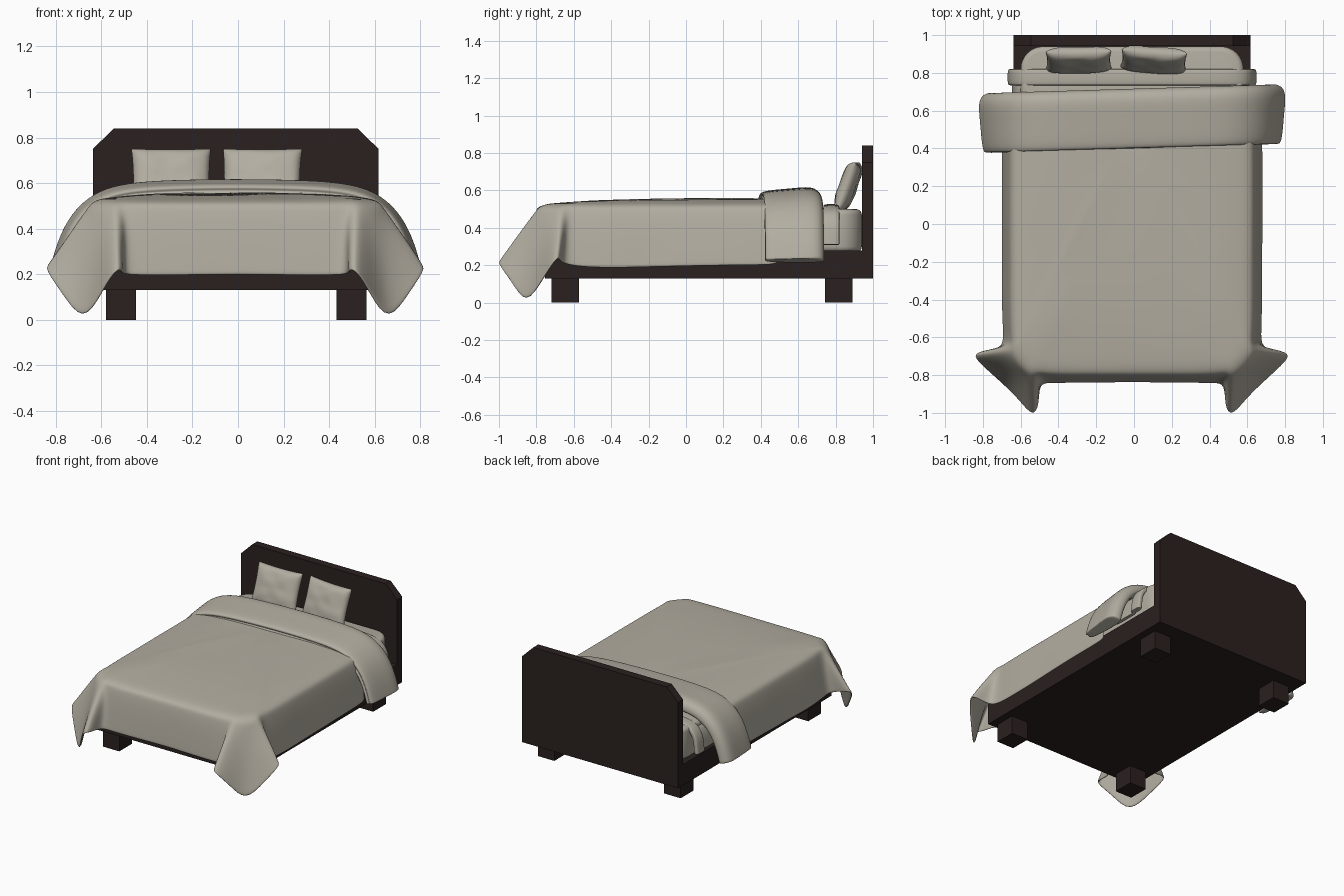
import bpy, bmesh, math
from mathutils import Matrix, Vector, noise

if "Cube" in bpy.data.objects:
    bpy.data.objects.remove(bpy.data.objects["Cube"])

CX = -0.01  # the bed sits slightly left of centre


def material(name, rgb):
    m = bpy.data.materials.new(name)
    m.diffuse_color = (*rgb, 1)
    m.use_nodes = True
    m.node_tree.nodes["Principled BSDF"].inputs["Base Color"].default_value = m.diffuse_color
    return m


WOOD = material("dark wood", (0.023, 0.015, 0.014))
CLOTH = material("warm grey linen", (0.45, 0.42, 0.355))


def finish(name, bm, mat, subsurf=0, smooth=True, thick=0):
    bmesh.ops.recalc_face_normals(bm, faces=bm.faces)
    me = bpy.data.meshes.new(name)
    bm.to_mesh(me)
    bm.free()
    me.materials.append(mat)
    ob = bpy.data.objects.new(name, me)
    bpy.context.collection.objects.link(ob)
    for p in me.polygons:
        p.use_smooth = smooth
    if thick:
        s = ob.modifiers.new("thickness", 'SOLIDIFY')
        s.thickness, s.offset = thick, 0
    if subsurf:
        s = ob.modifiers.new("smooth", 'SUBSURF')
        s.levels = s.render_levels = subsurf
    return ob


def prism(name, outline, vec, mat, bevel=0, smooth=False):
    bm = bmesh.new()
    f = bm.faces.new([bm.verts.new(p) for p in outline])
    r = bmesh.ops.extrude_face_region(bm, geom=[f])
    bmesh.ops.translate(bm, vec=vec, verts=[v for v in r["geom"] if isinstance(v, bmesh.types.BMVert)])
    if bevel:  # round only the top and bottom rims
        rim = [e for e in bm.edges if abs(e.verts[0].co.z - e.verts[1].co.z) < 1e-4]
        bmesh.ops.bevel(bm, geom=rim, offset=bevel, segments=4, affect='EDGES', profile=0.5)
    return finish(name, bm, mat, smooth=smooth)


def box(name, x0, x1, y0, y1, z0, z1):
    prism(name, [(x0, y0, z0), (x1, y0, z0), (x1, y1, z0), (x0, y1, z0)], (0, 0, z1 - z0), WOOD)


def connect(bm, rows, closed):
    for a, b in zip(rows, rows[1:]):
        n = len(a)
        for i in range(n if closed else n - 1):
            j = (i + 1) % n
            bm.faces.new((a[i], a[j], b[j], b[i]))


def draped_strip(name, half, section, yc, shear=0):
    """Sweep a (y, normal) section along a mirrored (x, z) path over the bed."""
    path = [(-x, z) for x, z in reversed(half) if x > 0] + list(half)
    bm, rows = bmesh.new(), []
    for i, (x, z) in enumerate(path):
        a, b = path[max(i - 1, 0)], path[min(i + 1, len(path) - 1)]
        t = Vector((b[0] - a[0], b[1] - a[1])).normalized()
        rows.append([bm.verts.new((CX + x - t.y * n, yc + dy + shear * x, z + t.x * n)) for dy, n in section])
    connect(bm, rows, True)
    for r in (rows[0], rows[-1]):
        f = bm.faces.new(r)
        bmesh.ops.inset_region(bm, faces=[f], thickness=0.008)
    return finish(name, bm, CLOTH, subsurf=2)


# Frame: base, legs and clipped headboard
box("bed_base", -0.637, 0.617, -0.755, 0.945, 0.13, 0.28)
for side, x0 in (("left", -0.58), ("right", 0.433)):
    for end, y0 in (("front", -0.72), ("back", 0.742)):
        box(f"{end}_{side}_leg", x0, x0 + 0.132, y0, y0 + 0.148, 0, 0.13)
board = [(-0.637, 0.13), (0.617, 0.13), (0.617, 0.75), (0.525, 0.84), (-0.545, 0.84), (-0.637, 0.75)]
prism("headboard", [(x, 0.942, z) for x, z in board], (0, 0.058, 0), WOOD)

# Mattress with rounded corners
outline = []
for k, (cx, cy) in enumerate([(0.47, 0.82), (-0.47, 0.82), (-0.47, -0.60), (0.47, -0.60)]):
    for i in range(9):
        a = math.pi / 2 * (k + i / 8)
        outline.append((CX + cx + 0.12 * math.cos(a), cy + 0.12 * math.sin(a), 0.27))
prism("mattress", outline, (0, 0, 0.23), CLOTH, bevel=0.03, smooth=True)

# Sheet and its turned-over edge
flat = [(-1, -.5), (-1, .5), (-.9, 1), (.9, 1), (1, .5), (1, -.5), (.9, -1), (-.9, -1)]
draped_strip("under_sheet", [(0, .50), (.3, .50), (.5, .497), (.58, .47), (.61, .42), (.62, .36), (.625, .31)],
             [(y * 0.10, n * 0.012) for y, n in flat], 0.65)
draped_strip("sheet_fold", [(0, .51), (.3, .508), (.5, .503), (.595, .48), (.63, .42), (.638, .36), (.642, .31)],
             [(y * 0.043, n * 0.018) for y, n in flat], 0.777)

# Folded comforter lying across the bed
roll = [(-.16, -.035), (-.162, -.012), (-.148, -.004), (-.162, .006), (-.152, .024), (-.08, .033),
        (.02, .041), (.10, .050), (.145, .03), (.16, -.01), (.15, -.045), (0, -.045)]
draped_strip("folded_comforter",
             [(0, .573), (.3, .568), (.47, .556), (.58, .528), (.66, .468), (.71, .395), (.745, .31), (.768, .225)],
             roll, 0.56, 0.03)

# Bedspread: (top edge x, y) and (hem x, y, z, flare exponent) for one half, back to front middle
half = [
    ((.62, .50), (.685, .50, .20, .5)), ((.62, .25), (.685, .25, .20, .5)),
    ((.62, 0), (.685, 0, .195, .5)), ((.62, -.2), (.68, -.2, .19, .5)),
    ((.62, -.4), (.685, -.4, .185, .5)), ((.62, -.54), (.68, -.57, .19, .55)),
    ((.62, -.60), (.68, -.665, .21, .7)), ((.62, -.64), (.78, -.675, .23, 1)),
    ((.618, -.67), (.85, -.69, .245, .95)), ((.61, -.70), (.765, -.77, .12, .85)),
    ((.59, -.735), (.67, -.855, -.02, .8)), ((.56, -.758), (.595, -.93, .11, .85)),
    ((.535, -.768), (.525, -1.02, .225, .95)), ((.51, -.773), (.498, -.97, .215, 1)),
    ((.48, -.776), (.498, -.84, .20, .7)), ((.42, -.778), (.43, -.835, .195, .5)),
    ((.25, -.78), (.25, -.835, .195, .5)), ((0, -.78), (0, -.83, .20, .5)),
]
cols = [((x, y), h, 1) for (x, y), h in half] + [((x, y), h, -1) for (x, y), h in reversed(half[:-1])]
bm, rows = bmesh.new(), []
for s in (0.02, 0.2, 0.4, 0.6, 0.78, 0.9, 0.97):      # crowned, gently rumpled top
    row = []
    for (x, y), h, m in cols:
        p = Vector((CX + m * x * s, 0.5 + (y - 0.5) * s, 0))
        p.z = 0.518 + 0.032 * (1 - s ** 4) + 0.006 * noise.noise(p * 5)
        row.append(bm.verts.new(p))
    rows.append(row)
for t in (0.04, 0.13, 0.3, 0.5, 0.75, 0.92, 1):       # hanging sides and flared corners
    row = []
    for (x, y), (hx, hy, hz, e), m in cols:
        k = t ** e
        p = Vector((CX + m * (x + (hx - x) * k), y + (hy - y) * k, 0.52 + (hz - 0.52) * t))
        p.x += 0.008 * t * noise.noise(p * 6)
        row.append(bm.verts.new(p))
    rows.append(row)
connect(bm, rows, False)
finish("bedspread", bm, CLOTH, subsurf=2, thick=0.014)


# Pillows: two inflated skins with pinched corners
def pillow(name, x, turn):
    bm, n = bmesh.new(), 18
    for side in (1, -1):
        rows = []
        for i in range(n + 1):
            u = 2 * i / n - 1
            row = []
            for j in range(n + 1):
                v = 2 * j / n - 1
                puff = math.sqrt((1 - u ** 4) * (1 - v ** 4))
                d = 0.045 * puff * (1 + 0.15 * noise.noise(Vector((u * 2 + x, v * 2, side))))
                row.append(bm.verts.new((0.182 * u * (1 - 0.05 * (1 - v * v)), side * d,
                                         0.143 * v * (1 - 0.05 * (1 - u * u)))))
            rows.append(row)
        connect(bm, rows, False)
    bmesh.ops.remove_doubles(bm, verts=bm.verts, dist=1e-4)
    ob = finish(name, bm, CLOTH, subsurf=1)
    ob.matrix_world = (Matrix.Translation((x, 0.867, 0.622)) @ Matrix.Rotation(math.radians(turn), 4, 'Z')
                       @ Matrix.Rotation(math.radians(-20), 4, 'X'))


pillow("left_pillow", -0.293, 1)
pillow("right_pillow", 0.105, -4)
